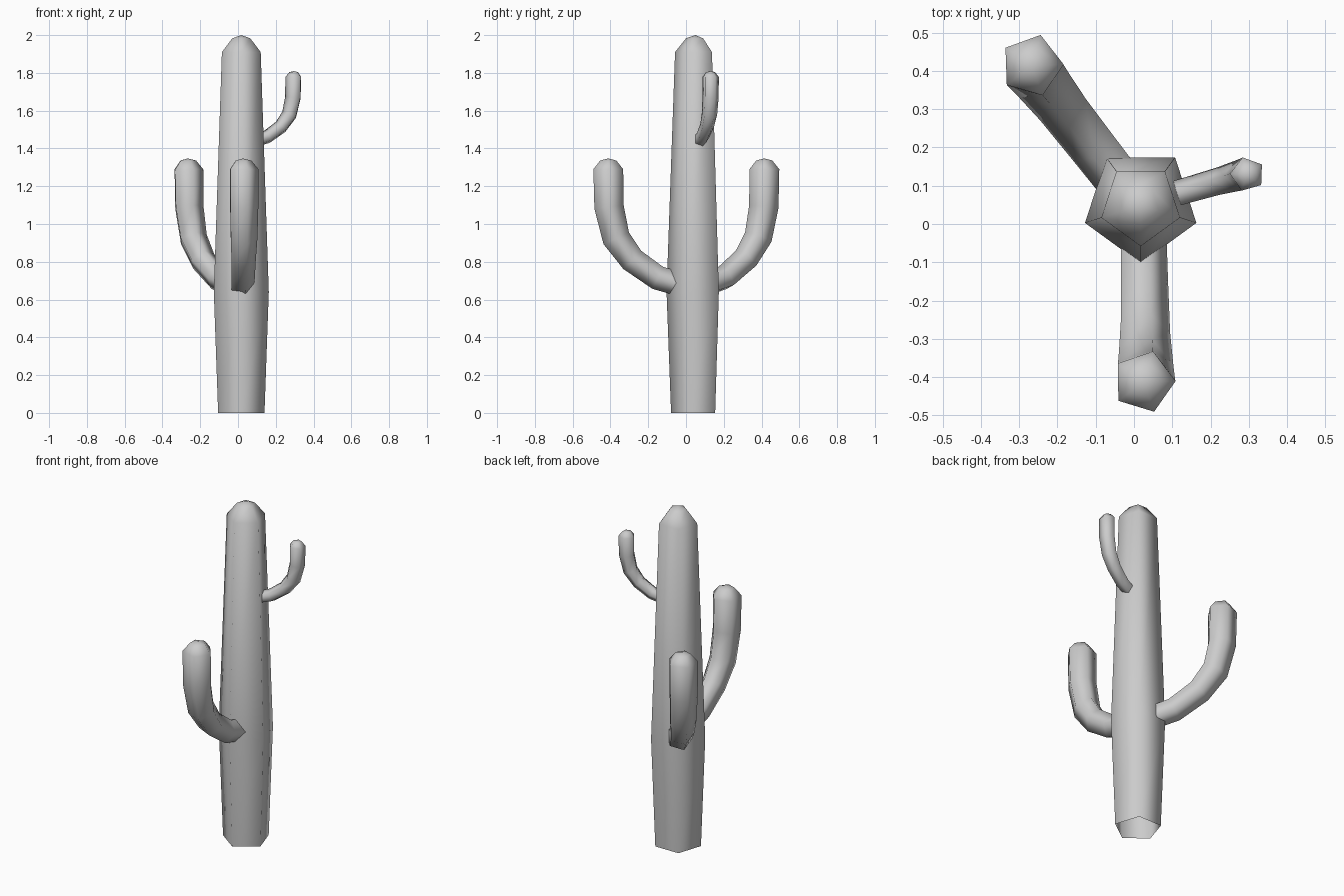
import bpy
import bmesh
from math import sin, cos, radians
from mathutils import Vector, Matrix

SIDES = 5
AXIS = Vector((0.0175, 0.05, 0))

cube = bpy.data.objects.get("Cube")
if cube:
    bpy.data.objects.remove(cube, do_unlink=True)

grey = bpy.data.materials.new("plain grey")
grey.use_nodes = True
colour = (0.6, 0.6, 0.6, 1)
grey.diffuse_color = colour
grey.node_tree.nodes["Principled BSDF"].inputs["Base Color"].default_value = colour


def stem(name, path, turn, placement):
    """Five-sided tube along (outward, height, radius) rings, ending in a point."""
    bm = bmesh.new()
    points = [Vector((d, 0, z)) for d, z, r in path]
    rings = []
    for i, (d, z, r) in enumerate(path[:-1]):
        # the rounded tip keeps level rings, the rest follow the bend
        if i >= len(path) - 3:
            along = Vector((0, 0, 1))
        else:
            before = points[max(i - 1, 0)]
            along = ((points[i + 1] - points[i]).normalized()
                     + (points[i] - before).normalized()).normalized()
        out = Vector((along.z, 0, -along.x))
        side = Vector((0, 1, 0))
        ring = []
        for k in range(SIDES):
            a = radians(turn + k * 360 / SIDES)
            ring.append(bm.verts.new(points[i] + r * (cos(a) * out + sin(a) * side)))
        rings.append(ring)
    tip = bm.verts.new(points[-1])
    for low, high in zip(rings, rings[1:]):
        for k in range(SIDES):
            n = (k + 1) % SIDES
            bm.faces.new((low[k], low[n], high[n], high[k]))
    for k in range(SIDES):
        bm.faces.new((rings[-1][k], rings[-1][(k + 1) % SIDES], tip))
    bm.transform(placement)
    for face in bm.faces:
        face.smooth = True
    mesh = bpy.data.meshes.new(name)
    bm.to_mesh(mesh)
    bm.free()
    mesh.materials.append(grey)
    obj = bpy.data.objects.new(name, mesh)
    bpy.context.collection.objects.link(obj)
    return obj


# Trunk: widest a third of the way up, open underneath
trunk = [(0, 0, 0.129), (0, 0.64, 0.153), (0, 1.91, 0.108),
         (0, 1.983, 0.05), (0, 2.0, 0)]
stem("trunk", trunk, -90, Matrix.Translation(AXIS))

# Arms: one bent shape, turned around the trunk and scaled
arm = [(0.08, 0.68, 0.066), (0.20, 0.715, 0.068), (0.335, 0.81, 0.071),
       (0.42, 0.925, 0.078), (0.458, 1.09, 0.082), (0.462, 1.29, 0.083),
       (0.462, 1.336, 0.045), (0.462, 1.347, 0)]
for name, angle, size, shift, lift in (
        ("front_arm", -89, 1, 0, 0),
        ("back_arm", 128, 1, 0, 0),
        ("small_upper_arm", 16, 0.55, 0.036, 1.069)):
    place = (Matrix.Translation(AXIS + Vector((0, 0, lift)))
             @ Matrix.Rotation(radians(angle), 4, 'Z')
             @ Matrix.Translation((shift, 0, 0))
             @ Matrix.Scale(size, 4))
    stem(name, arm, 90, place)
